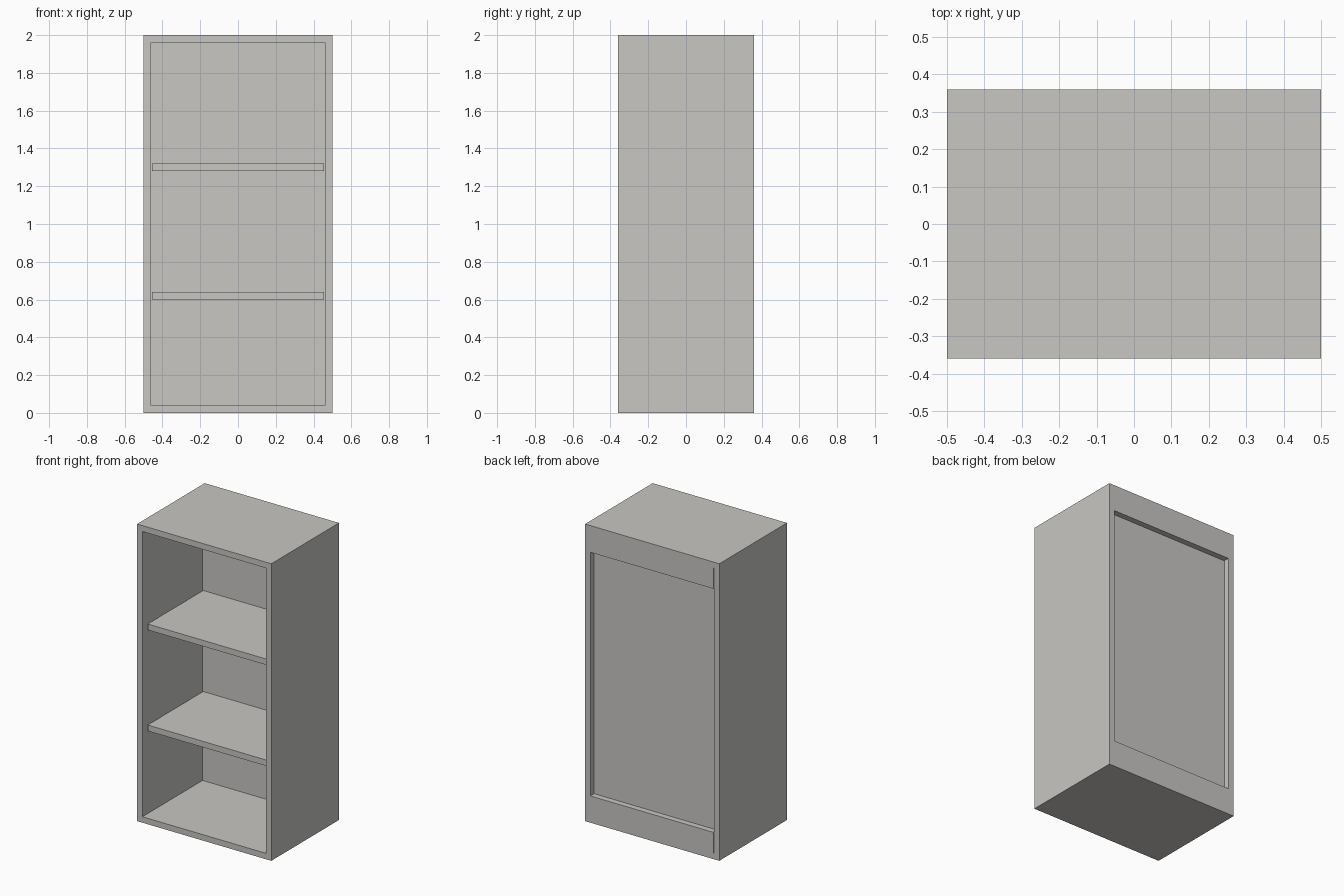
import bpy
import bmesh

if "Cube" in bpy.data.objects:
    bpy.data.objects.remove(bpy.data.objects["Cube"])

W, D, H = 1.0, 0.72, 2.0   # overall size
T = 0.04                   # board thickness

grey = bpy.data.materials.new("warm_grey")
grey.diffuse_color = (0.58, 0.57, 0.545, 1)
grey.use_nodes = True
grey.node_tree.nodes["Principled BSDF"].inputs["Base Color"].default_value = grey.diffuse_color


def finish(name, bm):
    bmesh.ops.recalc_face_normals(bm, faces=bm.faces)
    mesh = bpy.data.meshes.new(name)
    bm.to_mesh(mesh)
    bm.free()
    mesh.materials.append(grey)
    obj = bpy.data.objects.new(name, mesh)
    bpy.context.collection.objects.link(obj)
    return obj


def board(name, x0, x1, y0, y1, z0, z1):
    bm = bmesh.new()
    bmesh.ops.create_cube(bm, size=1)
    for v in bm.verts:
        v.co.x = x1 if v.co.x > 0 else x0
        v.co.y = y1 if v.co.y > 0 else y0
        v.co.z = z1 if v.co.z > 0 else z0
    return finish(name, bm)


# Carcass: a rectangular tube, open at front and back
def loop(bm, x, y, z0, z1):
    return [bm.verts.new(p) for p in
            ((-x, y, z0), (x, y, z0), (x, y, z1), (-x, y, z1))]


bm = bmesh.new()
rings = [loop(bm, W / 2, -D / 2, 0, H), loop(bm, W / 2, D / 2, 0, H),
         loop(bm, W / 2 - T, D / 2, T, H - T), loop(bm, W / 2 - T, -D / 2, T, H - T)]
for a, b in zip(rings, rings[1:] + rings[:1]):
    for i in range(4):
        j = (i + 1) % 4
        bm.faces.new((a[i], a[j], b[j], b[i]))
finish("carcass", bm)

inner = W / 2 - T

# Back panel, recessed from the rear edge
board("back_panel", -inner, inner, 0.28, 0.32, T, H - T)

# Rear rails at bottom and top
for name, z0, z1 in (("lower_back_rail", T, 0.18), ("upper_back_rail", H - 0.18, H - T)):
    board(name, -inner + 0.002, inner, 0.32, D / 2, z0, z1)

# Shelves, set back from the front
for name, z in (("lower_shelf", 0.60), ("upper_shelf", 1.28)):
    board(name, -0.455, 0.455, -0.31, 0.28, z, z + T)
